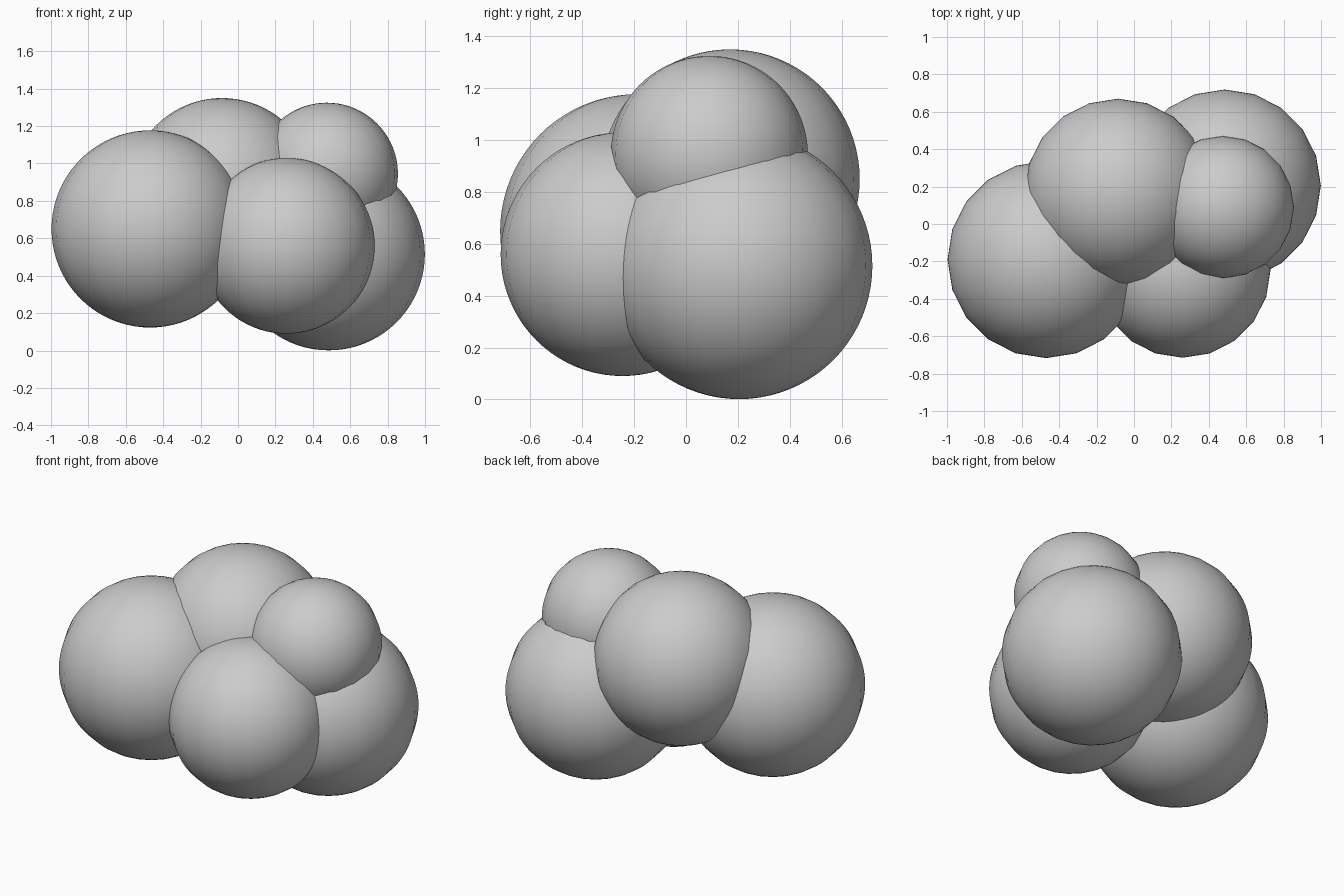
import bpy

if "Cube" in bpy.data.objects:
    bpy.data.objects.remove(bpy.data.objects["Cube"])

# Overlapping lobes of the cluster: name, centre, radius
LOBES = [
    ("left_lobe", (-0.47, -0.19, 0.65), 0.527),
    ("front_lobe", (0.26, -0.245, 0.56), 0.47),
    ("right_lobe", (0.485, 0.205, 0.515), 0.514),
    ("back_lobe", (-0.085, 0.17, 0.85), 0.50),
    ("small_top_lobe", (0.475, 0.09, 0.945), 0.38),
]


def add_lobe(name, centre, radius):
    # 20 sides around the vertical axis, fine rings along it
    bpy.ops.mesh.primitive_uv_sphere_add(
        segments=20, ring_count=40, radius=radius, location=centre)
    lobe = bpy.context.object
    lobe.name = name
    bpy.ops.object.shade_smooth()


for lobe in LOBES:
    add_lobe(*lobe)
